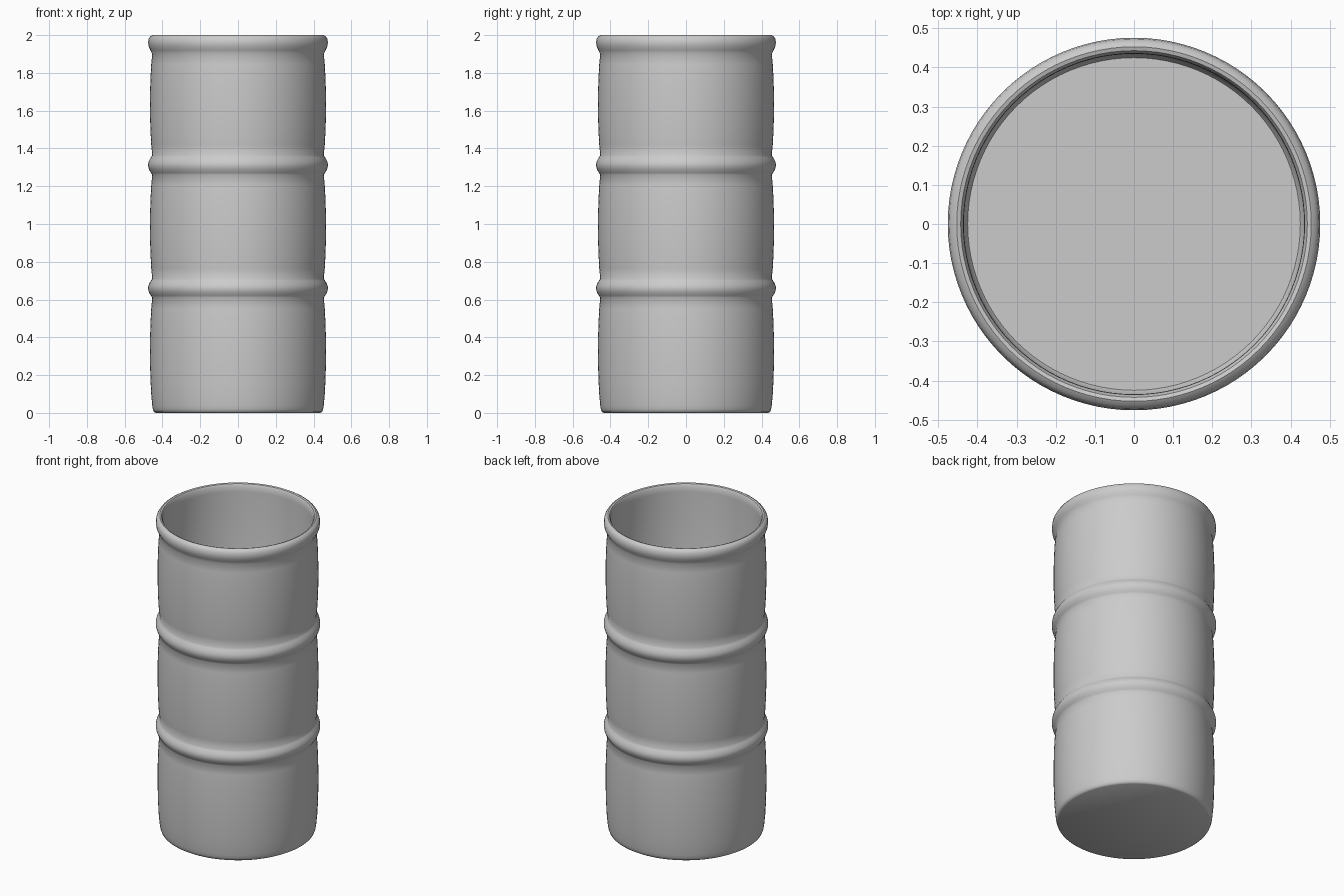
import bpy, math

if "Cube" in bpy.data.objects:
    bpy.data.objects.remove(bpy.data.objects["Cube"])

SEGMENTS = 96


def lathe(name, profile):
    """Revolve an (r, z) profile around z; zero-radius ends become poles."""
    verts, faces, rings = [], [], []
    for r, z in profile:
        start = len(verts)
        if r == 0:
            verts.append((0, 0, z))
            rings.append([start] * SEGMENTS)
        else:
            for i in range(SEGMENTS):
                a = 2 * math.pi * i / SEGMENTS
                verts.append((r * math.cos(a), r * math.sin(a), z))
            rings.append(list(range(start, start + SEGMENTS)))
    for low, high in zip(rings, rings[1:]):
        for i in range(SEGMENTS):
            j = (i + 1) % SEGMENTS
            quad = [low[i], low[j], high[j], high[i]]
            faces.append(list(dict.fromkeys(quad)))
    mesh = bpy.data.meshes.new(name)
    mesh.from_pydata(verts, [], faces)
    obj = bpy.data.objects.new(name, mesh)
    bpy.context.collection.objects.link(obj)
    bpy.context.view_layer.objects.active = obj
    obj.select_set(True)
    bpy.ops.object.shade_smooth_by_angle(angle=math.radians(40))
    return obj


def panel(z0, z1, n=10):
    """Gently bulging wall between two hoops."""
    return [(0.454 + 0.012 * math.sin(math.pi * i / n) ** 0.7, z0 + (z1 - z0) * i / n)
            for i in range(n + 1)]


def hoop(zc, half, n=10):
    """Rounded rib pressed out of the wall."""
    return [(0.454 + 0.022 * math.sin(math.pi * i / n), zc - half + 2 * half * i / n)
            for i in range(1, n)]


# Outside: flat base, rounded foot, three panels and two hoops
profile = [(0, 0), (0.436, 0), (0.446, 0.006), (0.451, 0.02)]
profile += panel(0.04, 0.61) + hoop(0.66, 0.05)
profile += panel(0.71, 1.26) + hoop(1.312, 0.052)
profile += panel(1.364, 1.90)
# Rolled lip
profile += [(0.464, 1.92), (0.473, 1.94), (0.476, 1.96), (0.473, 1.98),
            (0.465, 1.993), (0.453, 2.0), (0.443, 1.997), (0.436, 1.985)]
# Inside wall and floor
profile += [(0.435, 1.95), (0.435, 0.04), (0.425, 0.025), (0, 0.025)]

lathe("barrel_shell", profile)
